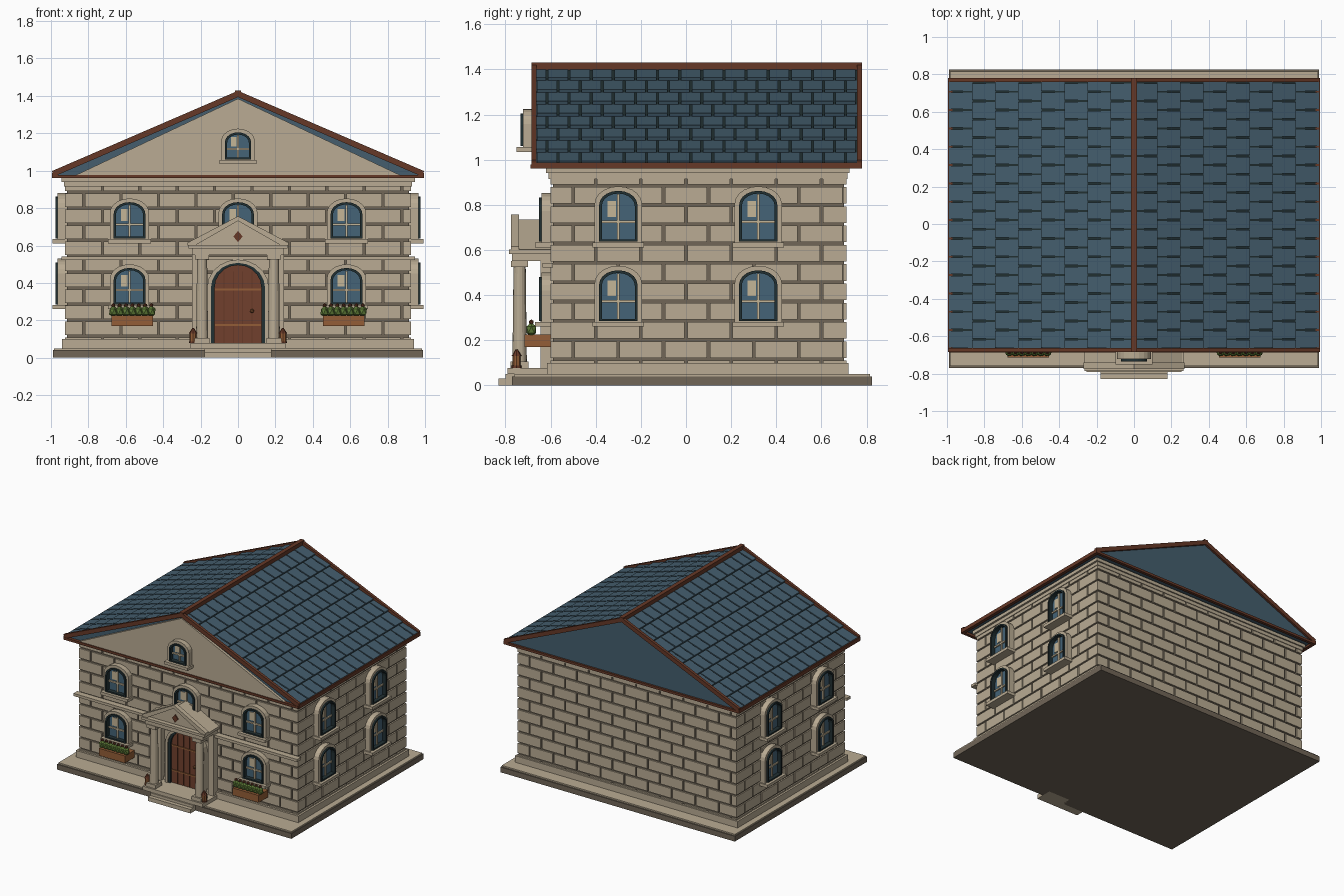
import bpy
import bmesh
import math
from mathutils import Matrix, Vector

if bpy.data.objects.get("Cube"):
    bpy.data.objects.remove(bpy.data.objects["Cube"])


def material(name, red, green, blue):
    linear = [(c / 255) ** 2.2 for c in (red, green, blue)] + [1]
    mat = bpy.data.materials.new(name)
    mat.use_nodes = True
    mat.diffuse_color = linear
    node = mat.node_tree.nodes["Principled BSDF"]
    node.inputs["Base Color"].default_value = linear
    node.inputs["Roughness"].default_value = 0.8
    return mat


stone = material("pale stone", 184, 170, 146)
mortar = material("mortar", 112, 102, 88)
slate = material("blue slate", 70, 94, 109)
dark = material("dark frame", 38, 51, 53)
trim = material("brown trim", 102, 59, 43)
door_wood = material("door wood", 112, 66, 49)
glass = material("window glass", 70, 99, 118)
leaf = material("leaf green", 94, 122, 58)
planter = material("planter wood", 146, 94, 58)
cream = material("cream bars", 196, 180, 150)

IDENTITY = Matrix.Identity(4)


class Part:
    """Collects simple solids and turns them into one object."""

    def __init__(self, name, mat, frame=IDENTITY):
        self.name, self.mat, self.frame = name, mat, frame
        self.bm = bmesh.new()

    def box(self, x0, x1, y0, y1, z0, z1):
        return self.prism([(x0, z0), (x1, z0), (x1, z1), (x0, z1)], y0, y1)

    def prism(self, profile, y0, y1):
        rings = [[self.bm.verts.new(self.frame @ Vector((x, y, z))) for x, z in profile] for y in (y0, y1)]
        self.bm.faces.new(rings[0])
        self.bm.faces.new(rings[1][::-1])
        self.bridge(rings[0], rings[1])
        return self

    def bridge(self, a, b):
        for i in range(len(a)):
            j = (i + 1) % len(a)
            self.bm.faces.new((a[i], b[i], b[j], a[j]))

    def ring(self, outer, inner, y0, y1):
        loops = [[self.bm.verts.new(self.frame @ Vector((x, y, z))) for x, z in shape]
                 for shape, y in ((outer, y0), (outer, y1), (inner, y1), (inner, y0))]
        for i in range(4):
            self.bridge(loops[i], loops[(i + 1) % 4])
        return self

    def cone(self, x, y, z0, z1, r0, r1, sides=12):
        place = self.frame @ Matrix.Translation((x, y, (z0 + z1) / 2))
        bmesh.ops.create_cone(self.bm, cap_ends=True, segments=sides, radius1=r0,
                              radius2=r1, depth=z1 - z0, matrix=place)
        return self

    def ball(self, x, y, z, radius, stretch=1):
        place = self.frame @ Matrix.Translation((x, y, z)) @ Matrix.Diagonal((1, 1, stretch, 1))
        bmesh.ops.create_icosphere(self.bm, subdivisions=1, radius=radius, matrix=place)
        return self

    def done(self):
        bmesh.ops.recalc_face_normals(self.bm, faces=self.bm.faces[:])
        mesh = bpy.data.meshes.new(self.name)
        self.bm.to_mesh(mesh)
        self.bm.free()
        mesh.materials.append(self.mat)
        bpy.context.collection.objects.link(bpy.data.objects.new(self.name, mesh))


def arch(half, bottom, top, rise, steps=10):
    curve = [(half * math.cos(math.pi * i / steps), top - rise + rise * math.sin(math.pi * i / steps))
             for i in range(steps + 1)]
    return [(-half, bottom), (half, bottom)] + curve


def wall_frame(x, y, z, turn):
    return Matrix.Translation((x, y, z)) @ Matrix.Rotation(turn, 4, "Z")


# Base slab
Part("base_slab", mortar).box(-.99, .99, -.77, .825, 0, .04).done()
Part("base_paving", stone).box(-.985, .985, -.76, .815, .04, .05).done()

# Walls: mortar core, then stones in running bond on each side
Part("wall_core", mortar).box(-.915, .915, -.59, .7, .05, .95).done()
RIGHT, BACK = math.pi / 2, math.pi
WALLS = {"front": (wall_frame(0, -.6, 0, 0), .925), "back": (wall_frame(0, .71, 0, BACK), .925),
         "left": (wall_frame(.925, .055, 0, RIGHT), .655), "right": (wall_frame(-.925, .055, 0, -RIGHT), .655)}
COURSE, LENGTH, GAP = .0855, .2, .006
for side, (frame, half) in WALLS.items():
    stones = Part(side + "_wall_stones", stone, frame)
    for row in range(11):
        z0 = max(.03 + row * COURSE + GAP, .06)
        z1 = min(.03 + (row + 1) * COURSE - GAP, .94)
        start = -half - (row % 2) * LENGTH / 2
        while start < half:
            x0, x1 = max(start + GAP, -half), min(start + LENGTH - GAP, half)
            if x1 - x0 > .01:
                stones.box(x0, x1, 0, .015, z0, z1)
            start += LENGTH
    stones.done()
bands = Part("wall_bands", stone)
bands.box(-.94, .94, -.615, .72, .05, .1)
bands.box(-.93, .93, -.61, .715, .915, .94)
bands.box(-.945, .945, -.62, .725, .94, .965)
bands.box(-.945, .945, -.635, -.59, .522, .542)
bands.done()


# Arched windows with sill, surround, dark frame, glass and bars
def window(name, frame, half=.085, height=.24):
    rise = half * .75
    outer = arch(half + .02, .02, height, rise + .015)
    middle = arch(half, .025, height - .02, rise)
    inner = arch(half - .012, .035, height - .032, rise - .008)
    Part(name + "_surround", stone, frame).ring(outer, middle, -.04, .01).box(
        -half - .03, half + .03, -.068, .01, 0, .022).done()
    Part(name + "_frame", dark, frame).ring(middle, inner, -.052, .01).done()
    Part(name + "_glass", glass, frame).prism(inner, -.02, .005).done()
    bars = Part(name + "_bars", cream, frame)
    bars.box(-.006, .006, -.03, -.015, .035, height - .035)
    bars.box(-half + .01, half - .01, -.03, -.015, height * .4, height * .4 + .011)
    bars.box(-half * .55, -half * .12, -.025, -.015, height * .5, height * .76)
    bars.done()


for floor, z in (("lower", .26), ("upper", .612)):
    for x in (-.58, 0, .58):
        if x or floor == "upper":
            window(f"front_{floor}_window", wall_frame(x, -.6, z, 0))
    for y in (-.3, .32):
        for s, side in ((1, "left"), (-1, "right")):
            window(f"{side}_{floor}_window", wall_frame(s * .925, y, z, s * RIGHT), height=.27)

# Roof: gable body, front pediment and rows of wedge slates
EAVE, LOW, HIGH = .985, .975, 1.4
Part("roof_body", slate).prism([(-EAVE, LOW), (EAVE, LOW), (0, HIGH)], -.662, .765).done()
Part("front_pediment", stone).prism([(-.87, LOW), (.87, LOW), (0, HIGH - .015)], -.682, -.6).done()
window("attic_window", wall_frame(0, -.682, 1.035, 0), .07, .19)
slope = math.hypot(EAVE, HIGH - LOW)
for s, side in ((1, "left"), (-1, "right")):
    up = Vector((-s * EAVE, 0, HIGH - LOW)) / slope
    normal = Vector((s * (HIGH - LOW), 0, EAVE)) / slope
    frame = Matrix((up, (0, 1, 0), normal)).transposed().to_4x4()
    frame.translation = (s * EAVE, 0, LOW)
    Part(side + "_roof_underlay", dark, frame).box(0, slope, -.66, .76, 0, .003).done()
    slates = Part(side + "_roof_slates", slate, frame)
    rows, width = 8, .098
    step = slope / rows
    for row in range(rows):
        y = -.665 - (row % 2) * width / 2
        while y < .765:
            y0, y1 = max(y + .005, -.665), min(y + width - .005, .765)
            if y1 - y0 > .01:
                u = row * step
                slates.prism([(u + .004, 0), (u + step, 0), (u + step, .005), (u + .004, .018)], y0, y1)
            y += width
    slates.done()
    rakes = Part(side + "_rake_trim", trim, frame)
    for y in (-.685, .758):
        rakes.box(0, slope, y, y + .022, -.006, .025)
    rakes.done()
    Part(side + "_eave_trim", trim).box(s * .97, s * .995, -.685, .78, .96, .988).done()
roof_trim = Part("ridge_and_gable_trim", trim)
roof_trim.box(-.016, .016, -.685, .78, 1.395, 1.43)
for y in (-.688, .758):
    roof_trim.box(-.99, .99, y, y + .022, .96, .978)
roof_trim.done()

# Porch: steps, columns, entablature and small pediment
steps = Part("porch_steps", stone)
steps.box(-.18, .18, -.83, -.7, 0, .03).box(-.18, .18, -.8, -.6, .03, .05)
steps.box(-.255, .255, -.79, -.6, .05, .078).done()
columns = Part("porch_columns", stone)
for s in (-1, 1):
    columns.cone(s * .192, -.737, .1, .53, .032, .027, 16)
    for z0, z1, r in ((.078, .105, .04), (.525, .552, .038)):
        columns.box(s * .192 - r, s * .192 + r, -.737 - r, -.737 + r, z0, z1)
    columns.box(s * .2, s * .245, -.645, -.59, .078, .552)
columns.done()
porch = Part("porch_roof", stone)
porch.box(-.245, .245, -.77, -.59, .55, .585)
porch.box(-.265, .265, -.785, -.59, .583, .602)
porch.prism([(-.26, .6), (.26, .6), (0, .735)], -.752, -.6)
for s in (-1, 1):
    porch.prism([(s * .27, .6), (s * .27, .615), (0, .757), (0, .732), (s * .23, .6)], -.775, -.74)
porch.done()
Part("pediment_diamond", trim).prism([(-.025, .648), (0, .618), (.025, .648), (0, .678)], -.76, -.75).done()

# Arched plank door with straps and handle
Part("door_surround", stone).ring(arch(.165, .07, .525, .15), arch(.145, .07, .507, .135), -.645, -.59).done()
Part("door_frame", dark).ring(arch(.145, .07, .507, .135), arch(.125, .07, .495, .12), -.638, -.59).done()
Part("door_panel", door_wood).prism(arch(.127, .078, .497, .122), -.622, -.59).done()
planks = Part("door_plank_joints", trim)
for x in (-.075, -.025, .025, .075):
    planks.box(x - .003, x + .003, -.625, -.615, .08, .46)
planks.done()
metal = Part("door_straps_and_handle", planter)
for z in (.17, .36):
    metal.box(-.122, .122, -.628, -.615, z, z + .01)
metal.ball(.075, -.635, .25, .012).done()

# Lanterns beside the porch
lanterns = Part("porch_lanterns", planter)
caps = Part("lantern_caps", trim)
for s in (-1, 1):
    lanterns.cone(s * .24, -.75, .085, .13, .018, .018, 8)
    caps.cone(s * .24, -.75, .078, .088, .022, .022, 8)
    caps.cone(s * .24, -.75, .13, .16, .023, .004, 8)
lanterns.done()
caps.done()

# Window boxes with plants
for s, side in ((-1, "right"), (1, "left")):
    x = s * .565
    Part(side + "_window_box", planter).box(x - .11, x + .11, -.715, -.6, .17, .225).done()
    plants = Part(side + "_plants", leaf)
    buds = Part(side + "_flower_buds", trim)
    for i in range(7):
        px = x + (i - 3) * .034
        plants.ball(px, -.685, .247, .025, 1.3)
        buds.ball(px, -.685, .28, .012)
    plants.done()
    buds.done()
